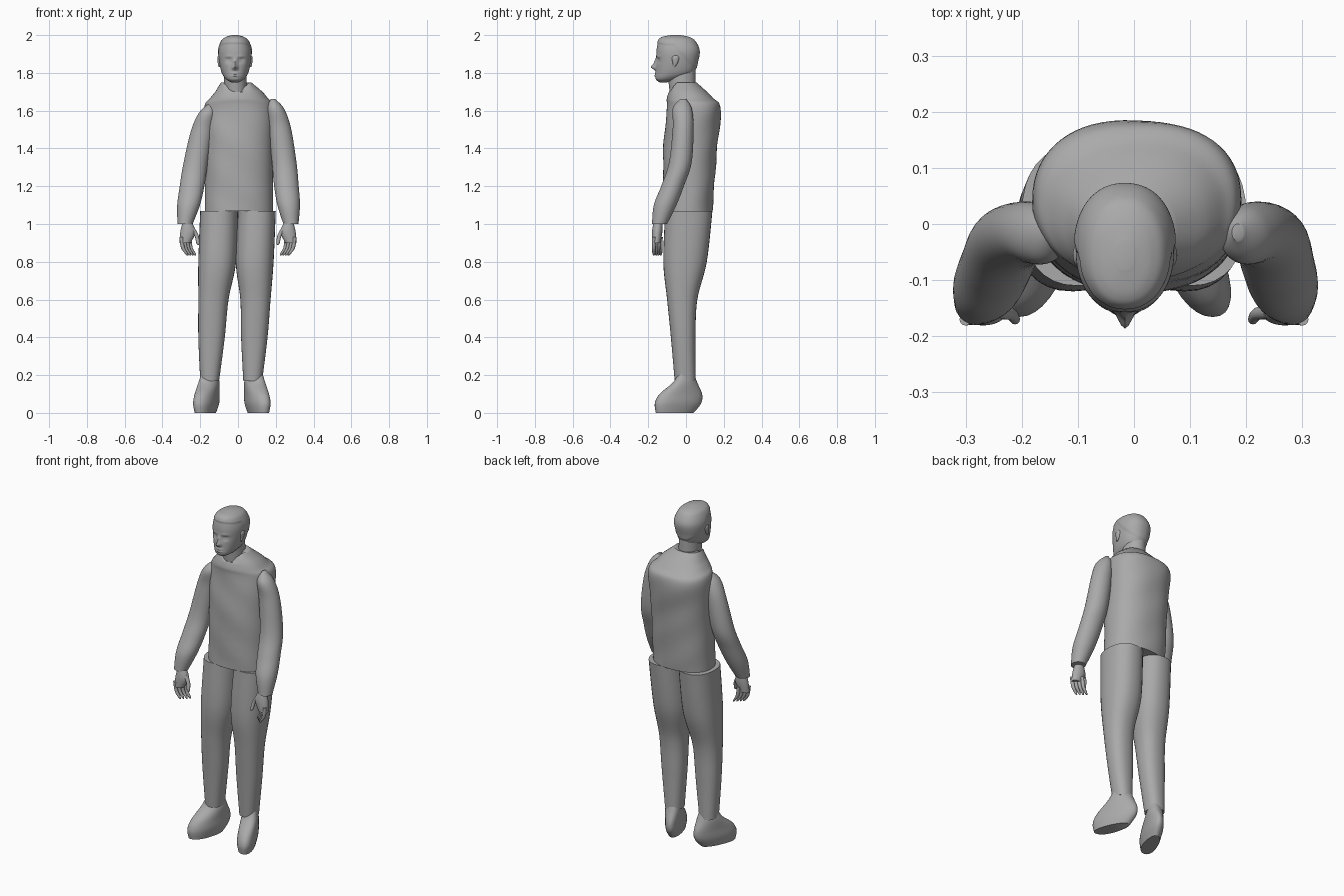
import bpy, bmesh, math
from math import exp

default_cube = bpy.data.objects.get("Cube")
if default_cube:
    bpy.data.objects.remove(default_cube, do_unlink=True)

grey = bpy.data.materials.new("plain grey")
grey.use_nodes = True
grey.diffuse_color = (.4, .4, .4, 1)
shader = grey.node_tree.nodes["Principled BSDF"]
shader.inputs["Base Color"].default_value = grey.diffuse_color

HEAD_X = -.016
SIDES = {"right": -1, "left": 1}


def catmull(before, start, end, after, t):
    """Smooth curve through start and end, steered by their neighbours."""
    slope_in, slope_out = (end - before) / 2, (after - start) / 2
    ease = t * t * (3 - 2 * t)
    return (start + (end - start) * ease
            + slope_in * t * (1 - t) ** 2 - slope_out * t * t * (1 - t))


def smooth_sections(sections, steps):
    last = len(sections) - 1
    for i in range(last):
        keys = [sections[max(0, min(last, k))] for k in range(i - 1, i + 3)]
        for step in range(steps):
            yield [catmull(*values, step / steps) for values in zip(*keys)]
    yield sections[last]


def rounded(wave, power):
    return math.copysign(abs(wave) ** (2 / power), wave)


def loft(name, sections, power=2, sides=32, steps=8, shape=None):
    """Skin level sections (z, half width, front y, back y, optional centre x)."""
    bm = bmesh.new()
    loops = []
    for z, width, front, back, *centre in smooth_sections(sections, steps):
        loop = []
        for k in range(sides):
            angle = math.tau * k / sides
            x = sum(centre) + width * rounded(math.cos(angle), power)
            y = (front + back + (back - front) * rounded(math.sin(angle), power)) / 2
            point = shape(x, y, z) if shape else (x, y, z)
            loop.append(bm.verts.new(point))
        loops.append(loop)
    for low, high in zip(loops, loops[1:]):
        for k in range(sides):
            n = (k + 1) % sides
            bm.faces.new((low[k], low[n], high[n], high[k]))
    bm.faces.new(loops[0])
    bm.faces.new(loops[-1])
    bmesh.ops.recalc_face_normals(bm, faces=bm.faces)
    mesh = bpy.data.meshes.new(name)
    bm.to_mesh(mesh)
    bm.free()
    finish(bpy.data.objects.new(name, mesh))


def finish(obj):
    """Link the part, colour it and smooth it, keeping hard rims sharp."""
    bpy.context.collection.objects.link(obj)
    obj.data.materials.append(grey)
    bpy.ops.object.select_all(action='DESELECT')
    obj.select_set(True)
    bpy.context.view_layer.objects.active = obj
    bpy.ops.object.shade_smooth_by_angle(angle=math.radians(50))


def tube(name, path):
    """Round finger-like part along (x, y, z, radius) points."""
    loft(name, [(z, r, y - r, y + r, x) for x, y, z, r in path], sides=12, steps=4)


def bell(value, centre, width):
    return exp(-((value - centre) / width) ** 2)


# Torso with a V neckline, a shallow waist crease and slight wrinkles
def torso_shape(x, y, z):
    collar = max(0, z - 1.7) / .05
    if y < 0:
        z -= collar * max(0, .07 - abs(x))
        y += .008 * bell(z, 1.24, .012) * bell(x, 0, .07)
    y += .002 * math.sin(30 * z + 20 * x) * (1 - min(1, collar))
    return x + .005 - .015 * collar, y, z


loft("torso", [
    (1.07, .18, -.12, .14), (1.4, .18, -.12, .165), (1.61, .185, -.1, .185),
    (1.67, .15, -.1, .14), (1.75, .08, -.075, .055),
], power=2.25, sides=64, shape=torso_shape)

for label, side in SIDES.items():
    # Trouser leg; the left one slants inwards towards the ankle
    def leg_shape(x, y, z):
        inward = .08 * (1.07 - z) if side > 0 else 0
        return side * x - inward, y, z

    loft(label + "_leg", [
        (.17, .05, -.06, .05, .15), (.4, .07, -.08, .05, .14),
        (.6, .08, -.1, .06, .13), (.8, .1, -.12, .11, .11),
        (1.07, .1, -.11, .14, .1),
    ], power=2.3, shape=leg_shape)

    # Shoe, turned outwards and broader at the toe
    def shoe_shape(x, y, z):
        ankle = -.15 if side < 0 else .085
        return ankle + x * (1 - 1.5 * y) - side * y / 3, y, z

    loft(label + "_shoe", [
        (0, .04, -.16, .04), (.05, .05, -.165, .08), (.1, .05, -.14, .085),
        (.16, .05, -.07, .06), (.21, .04, -.04, .04),
    ], power=2.2, shape=shoe_shape)

    # Sleeve; the left shoulder sits a little higher and further out
    def arm_shape(x, y, z):
        rise = z - 1
        return side * x + .03 * rise, y, z + side * .02 * rise

    loft(label + "_arm", [
        (1, .04, -.18, -.1, .28), (1.1, .06, -.17, -.05, .265),
        (1.2, .065, -.13, -.01, .25), (1.32, .065, -.09, .03, .235),
        (1.5, .06, -.07, .04, .205), (1.6, .045, -.07, .03, .18),
        (1.65, .01, -.03, 0, .165),
    ], shape=arm_shape)

    # Hand: palm, four curled fingers and a thumb on the inner side
    loft(label + "_palm", [
        (.9, .03, -.18, -.135, side * .28), (.96, .04, -.18, -.125, side * .265),
        (1.02, .02, -.17, -.125, side * .27),
    ])
    for finger in range(4):
        x, y = .3 - .014 * finger, -.17 + .012 * finger
        tube(f"{label}_finger_{finger + 1}", [
            (side * (x - .034), y, .832, .003), (side * (x - .026), y, .845, .008),
            (side * (x - .008), y, .875, .01), (side * x, y, .93, .011)])
    tube(label + "_thumb", [
        (side * .21, -.17, .89, .004), (side * .212, -.17, .9, .009),
        (side * .22, -.16, .94, .011), (side * .245, -.155, .98, .015)])

    # Ear
    ear_x = HEAD_X + side * .083
    loft(label + "_ear", [
        (1.83, .003, -.07, -.06, ear_x), (1.85, .008, -.07, -.045, ear_x),
        (1.88, .01, -.075, -.035, ear_x), (1.895, .003, -.06, -.045, ear_x),
    ], sides=16)

# Neck
loft("neck", [(1.64, .06, -.08, .05, -.01), (1.82, .06, -.1, .05, HEAD_X)])


# Head with sculpted face and a raised hair cap
def head_shape(x, y, z):
    across = abs(x - HEAD_X)
    if y < -.09:
        eye = bell(across, .033, .018)
        ridge = bell(across, 0, .011)
        mouth = bell(across, 0, .022)
        nose = .026 * bell(z, 1.83, .013) + .012 * bell(z, 1.855, .02)
        nostril = .006 * bell(across, .011, .006) * bell(z, 1.826, .007)
        socket = .012 * bell(z, 1.867, .012) - .006 * bell(z, 1.866, .006)
        brow = .004 * bell(z, 1.886, .007)
        lips = .006 * (bell(z, 1.798, .005) + bell(z, 1.785, .005))
        y += eye * (socket - brow) - ridge * nose - nostril - mouth * lips
    # The hairline drops behind the ears towards the nape
    drop = max(0, across - .04) / 5 + 1.2 * max(0, min(y + .06, .12))
    cover = max(0, min(1, (z - 1.955 + drop) / .005))
    grow = 1 + .04 * cover
    centre_y = -.045
    return HEAD_X + (x - HEAD_X) * grow, centre_y + (y - centre_y) * grow, z


def head_section(x, y, z):
    return head_shape(x + HEAD_X, y, z)


loft("head", [
    (1.75, .02, -.14, -.1), (1.767, .048, -.16, -.03), (1.8, .07, -.16, .04),
    (1.86, .084, -.157, .06), (1.92, .087, -.156, .068), (1.97, .07, -.145, .045),
    (1.99, .047, -.125, .015), (2, .015, -.08, -.03),
], power=2.2, sides=96, steps=10, shape=head_section)
